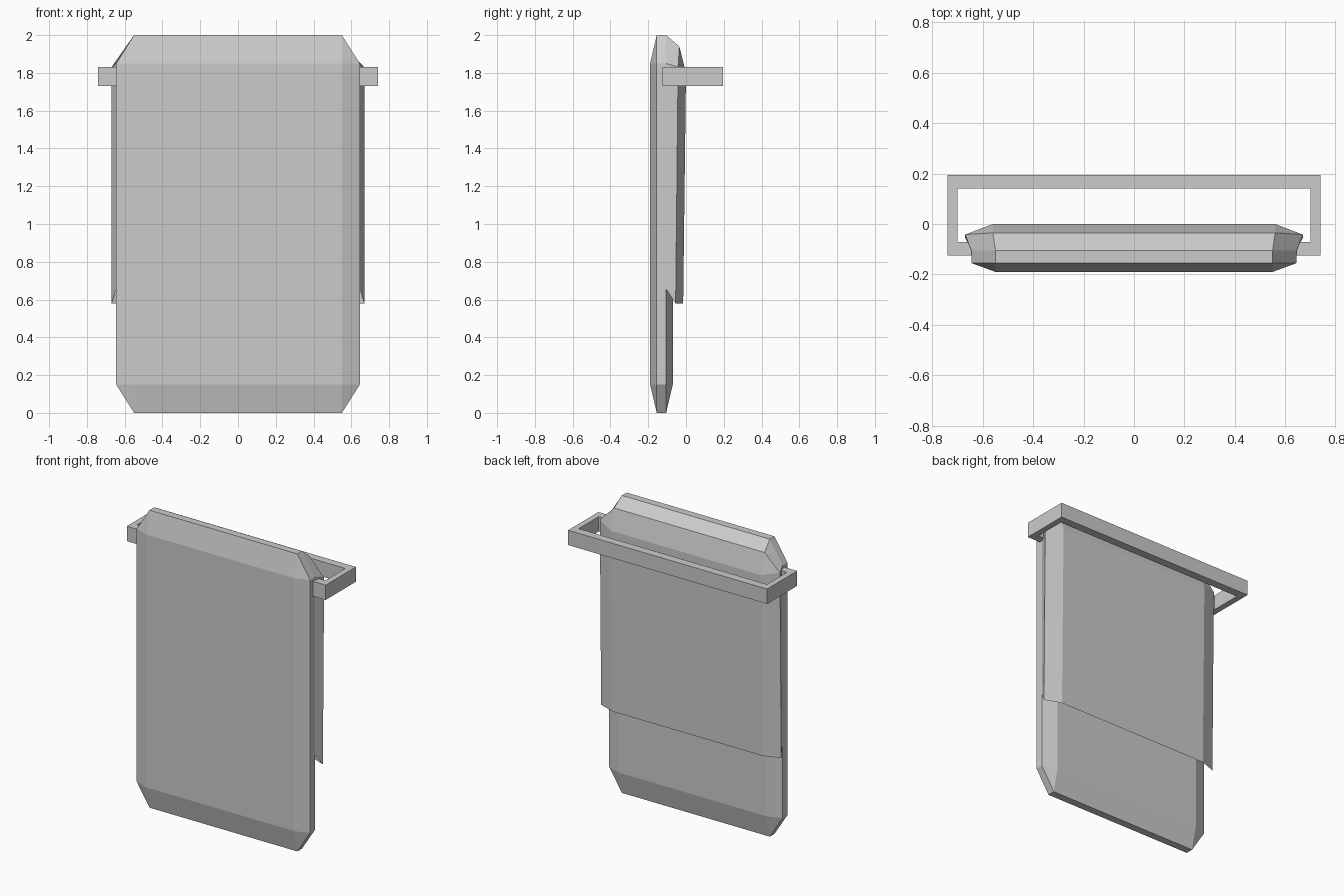
import bpy, bmesh

if "Cube" in bpy.data.objects:
    bpy.data.objects.remove(bpy.data.objects["Cube"])


def loft(name, rings, closed, caps):
    """Skin a list of equal-length point rings; repeated points merge."""
    bm = bmesh.new()
    rows = [[bm.verts.new(p) for p in ring] for ring in rings]
    n = len(rows[0])
    for a, b in zip(rows, rows[1:]):
        for i in range(n if closed else n - 1):
            j = (i + 1) % n
            bm.faces.new((a[i], a[j], b[j], b[i]))
    for k in caps:
        bm.faces.new(rows[k])
    bmesh.ops.remove_doubles(bm, verts=bm.verts, dist=1e-4)
    bmesh.ops.recalc_face_normals(bm, faces=bm.faces)
    mesh = bpy.data.meshes.new(name)
    bm.to_mesh(mesh)
    bm.free()
    obj = bpy.data.objects.new(name, mesh)
    bpy.context.collection.objects.link(obj)
    return obj


def mirrored(points):
    """Right-hand points followed by their left-hand mirror, reversed."""
    return points + [(-x, y, z) for x, y, z in reversed(points)]


# Main panel: slab with bevelled rim and clipped corners
def panel_ring(y, x_side, x_end, z_end, z_side):
    return mirrored([(x_end, y, z_end), (x_side, y, z_side),
                     (x_side, y, 2 - z_side), (x_end, y, 2 - z_end)])


loft("panel", [
    panel_ring(-0.19, 0.55, 0.55, 0.15, 0.15),
    panel_ring(-0.155, 0.645, 0.55, 0.0, 0.15),
    panel_ring(-0.105, 0.645, 0.55, 0.0, 0.15),
    panel_ring(-0.07, 0.55, 0.55, 0.15, 0.15),
], True, (0, -1))

# Rear cover: thin shell flaring off the panel, open at the bottom
cover = loft("rear_cover", [
    mirrored([(0.645, -0.105, 0.655), (0.645, -0.105, 1.85), (0.55, -0.105, 2.0)]),
    mirrored([(0.67, -0.055, 0.58), (0.67, -0.042, 1.83), (0.56, -0.035, 1.94)]),
    mirrored([(0.56, -0.015, 0.58), (0.56, 0.0, 1.80), (0.56, 0.0, 1.80)]),
], False, (-1,))

# Bracket: rectangular frame clamped around the panel
def frame_ring(x, y0, y1, z):
    return [(x, y0, z), (x, y1, z), (-x, y1, z), (-x, y0, z)]


outer, inner = (0.74, -0.125, 0.195), (0.70, -0.072, 0.14)
loft("bracket", [frame_ring(*outer, 1.73), frame_ring(*outer, 1.83),
                 frame_ring(*inner, 1.83), frame_ring(*inner, 1.73),
                 frame_ring(*outer, 1.73)], True, ())
